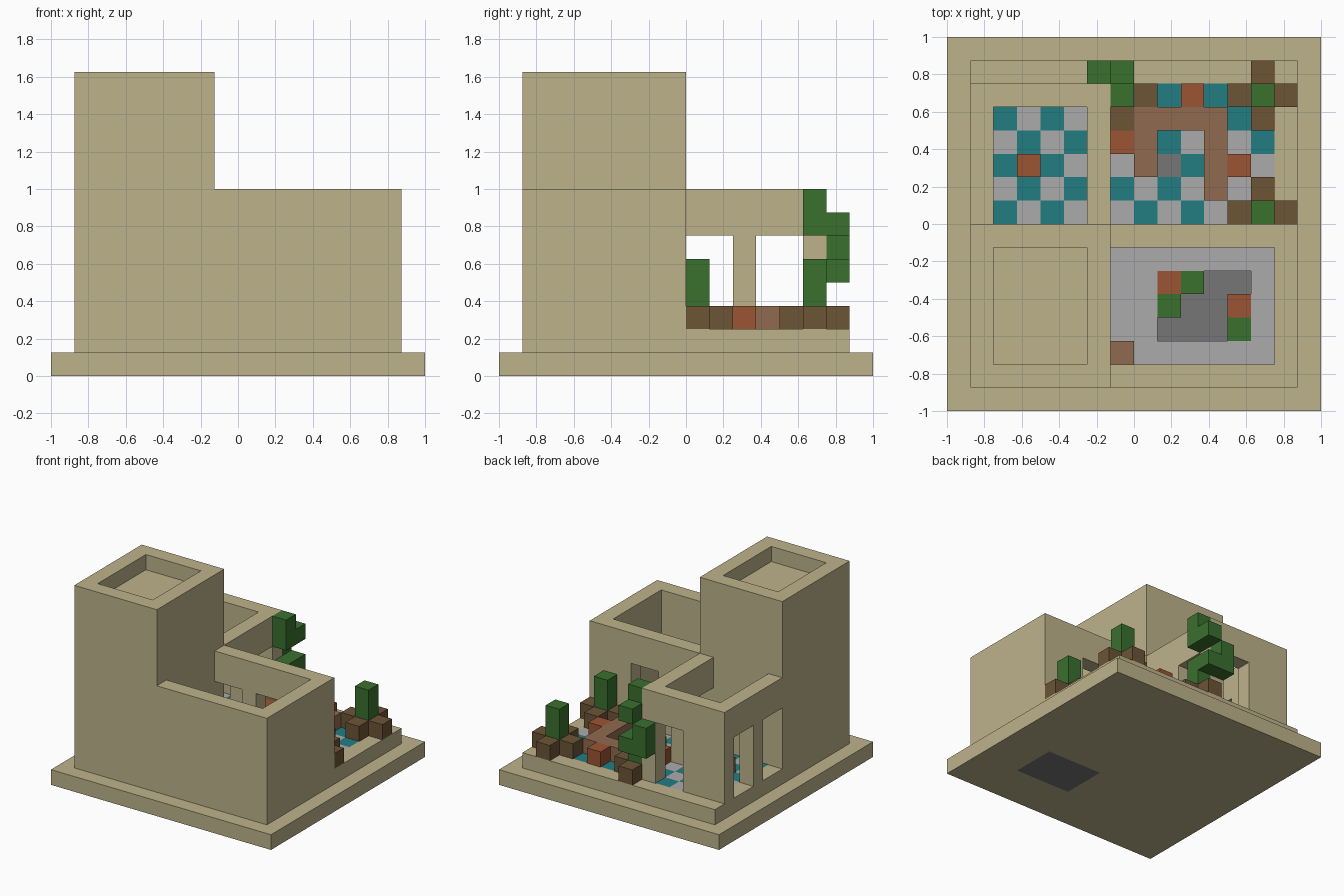
import bpy, bmesh
from itertools import product
from mathutils import Vector

cube = bpy.data.objects.get("Cube")
if cube:
    bpy.data.objects.remove(cube, do_unlink=True)

U = 0.125  # edge of one building block


def material(name, rgb):
    m = bpy.data.materials.new(name)
    m.use_nodes = True
    m.diffuse_color = (*rgb, 1)
    bsdf = next(n for n in m.node_tree.nodes if n.type == 'BSDF_PRINCIPLED')
    bsdf.inputs["Base Color"].default_value = (*rgb, 1)
    return m


SAND = material("sandstone", (0.51, 0.45, 0.26))
PALE = material("pale grey stone", (0.41, 0.41, 0.41))
DARK = material("dark grey stone", (0.18, 0.18, 0.18))
TEAL = material("teal tile", (0.016, 0.205, 0.223))
CLAY = material("clay", (0.28, 0.147, 0.08))
TERRA = material("terracotta", (0.33, 0.089, 0.034))
SOIL = material("soil", (0.15, 0.089, 0.037))
LEAF = material("leaf green", (0.042, 0.162, 0.027))


def place(p):
    return Vector((p[0] - 8, p[1] - 8, p[2])) * U


def finish(name, bm, mats):
    me = bpy.data.meshes.new(name)
    bm.to_mesh(me)
    bm.free()
    for m in mats:
        me.materials.append(m)
    ob = bpy.data.objects.new(name, me)
    bpy.context.scene.collection.objects.link(ob)
    return ob


def cells(x0, x1, y0, y1, z0, z1):
    return set(product(range(x0, x1), range(y0, y1), range(z0, z1)))


def solid(name, mat, blocks, *cuts):
    """Outer skin of a set of blocks, less the cut boxes."""
    blocks = blocks.difference(*[cells(*c) for c in cuts])
    bm = bmesh.new()
    for c in blocks:
        for axis, side in product(range(3), (0, 1)):
            n = list(c)
            n[axis] += 2 * side - 1
            if tuple(n) in blocks:
                continue
            b, d = (axis + 1) % 3, (axis + 2) % 3
            ring = []
            for s, t in ((0, 0), (1, 0), (1, 1), (0, 1)):
                p = list(c)
                p[axis] += side
                p[b] += s
                p[d] += t
                ring.append(bm.verts.new(place(p)))
            bm.faces.new(ring if side else ring[::-1])
    bmesh.ops.remove_doubles(bm, verts=bm.verts, dist=0.001)
    bmesh.ops.dissolve_limit(bm, angle_limit=0.02, verts=bm.verts, edges=bm.edges)
    bmesh.ops.triangulate(bm, faces=[f for f in bm.faces if len(f.verts) > 4])
    return finish(name, bm, [mat])


def block(name, mat, x, y, z, height=1):
    solid(name, mat, cells(x, x + 1, y, y + 1, z, z + height))


# Base slab, sunken pool and terrace
pool = (9, 13, 3, 6, 0, 2)
solid("base", SAND, cells(0, 16, 0, 16, 0, 1), pool)
solid("pool_bed", DARK, cells(9, 13, 3, 6, 0, 1))
solid("terrace", SAND, cells(1, 15, 8, 15, 1, 2))

# Tower with sunken roof
solid("tower", SAND, cells(1, 7, 1, 8, 1, 13), (2, 6, 2, 7, 12, 13))

# Front room: walls, two doorways and floor around the pool
solid("front_room_walls", SAND, cells(7, 15, 1, 8, 1, 8),
      (7, 14, 2, 7, 1, 8), (7, 9, 7, 8, 2, 6), (10, 12, 7, 8, 2, 6))
solid("front_room_floor", PALE, cells(7, 14, 2, 7, 1, 2), pool)
block("front_room_step", CLAY, 7, 2, 2)

# Back room: open-topped walls with side arches and a rear doorway
solid("back_room_walls", SAND, cells(1, 7, 8, 14, 2, 8), (2, 6, 8, 13, 2, 8),
      (1, 7, 8, 10, 2, 6), (1, 7, 11, 13, 2, 6), (4, 6, 13, 14, 2, 6))

# Chequered floor, coloured tile by tile
bm = bmesh.new()
for x, y in product(range(2, 14), range(8, 14)):
    corners = ((x, y), (x + 1, y), (x + 1, y + 1), (x, y + 1))
    f = bm.faces.new([bm.verts.new(place((a, b, 2.02))) for a, b in corners])
    f.material_index = 2 if (x, y) == (9, 10) else (x + y) % 2
finish("chequered_floor", bm, [TEAL, PALE, DARK])

# Raised clay path in the courtyard
path = cells(8, 12, 12, 13, 2, 3) | cells(8, 9, 10, 13, 2, 3) | cells(11, 12, 9, 13, 2, 3)
solid("clay_path", CLAY, path)

# Terracotta pots
for x, y, z in ((3, 10, 2), (7, 11, 2), (10, 13, 2), (12, 10, 2), (9, 5, 1), (12, 4, 1)):
    block("terracotta_pot", TERRA, x, y, z)

# Pool plants
for x, y in ((10, 5), (9, 4), (12, 3)):
    block("pool_plant", LEAF, x, y, 1)

# Cross-shaped planters, each with a shrub
for x, y in ((13, 13), (13, 8), (7, 13)):
    for dx, dy in ((0, 0), (1, 0), (-1, 0), (0, 1), (0, -1)):
        on_wall = x + dx < 7 or y + dy < 8
        on_path = (x + dx, y + dy) == (8, 13) and x != 7
        if not on_wall and not on_path and not (x == 7 and dx < 0):
            block("planter_soil", SOIL, x + dx, y + dy, 2)
    block("shrub", LEAF, x, y, 3, 2)

# Vine climbing round the corner pillar
vine = (cells(7, 8, 14, 15, 4, 5) | cells(6, 7, 14, 15, 4, 6)
        | cells(7, 8, 14, 15, 6, 7) | cells(7, 8, 13, 14, 6, 8))
solid("climbing_vine", LEAF, vine)
